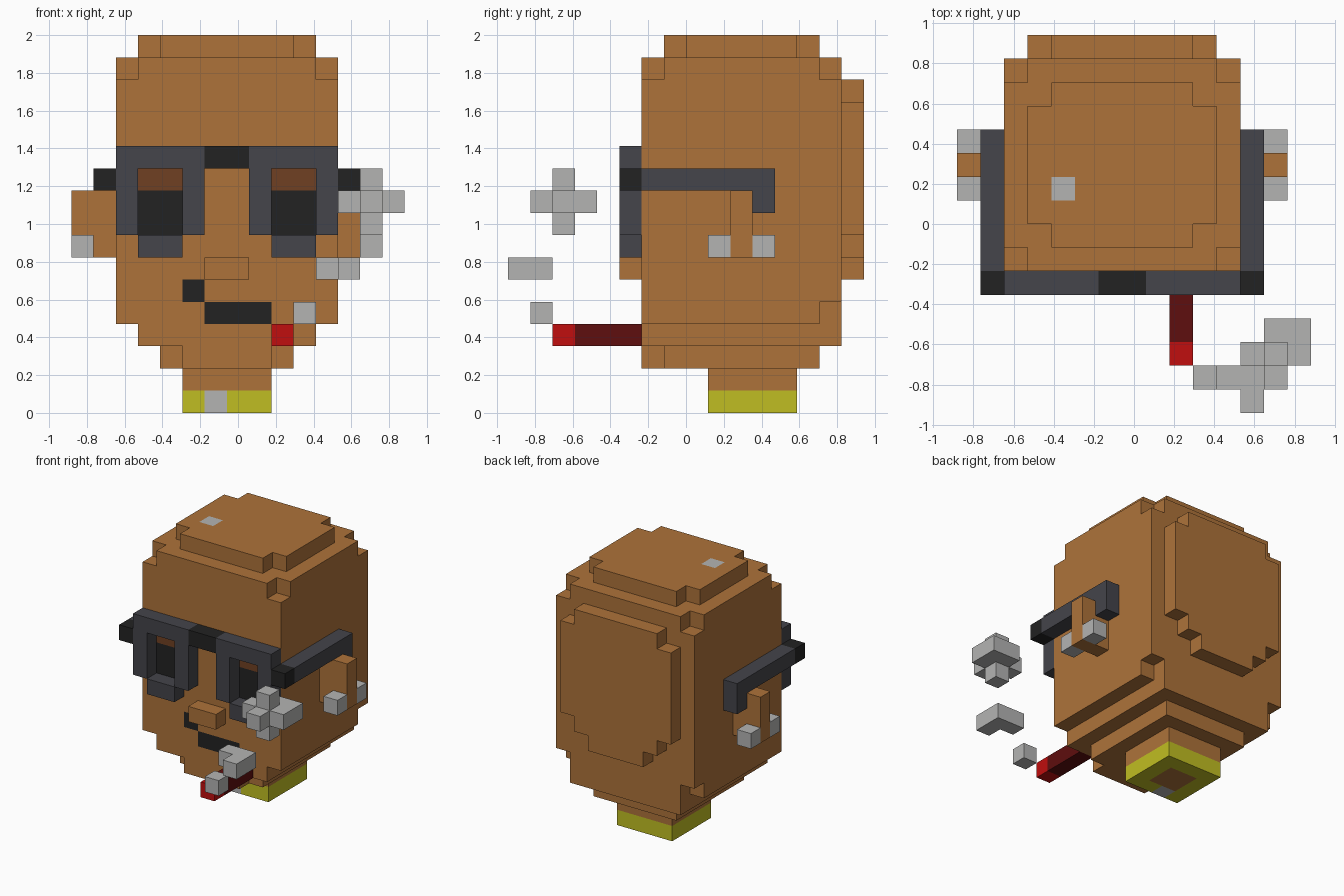
import bpy
import bmesh
from mathutils import Vector

cube = bpy.data.objects.get("Cube")
if cube:
    bpy.data.objects.remove(cube, do_unlink=True)

UNIT = 2 / 17                      # edge of one block
ORIGIN = Vector((7.5, 8, 0))       # block grid centre
MIRROR = 14                        # the face is symmetric about half of this

COLOURS = {
    "skin": (0.423, 0.171, 0.042),
    "eyelid": (0.162, 0.051, 0.016),
    "black": (0.016, 0.016, 0.016),
    "frame_grey": (0.058, 0.058, 0.069),
    "light_grey": (0.456, 0.456, 0.45),
    "yellow": (0.527, 0.515, 0.016),
    "ember_red": (0.527, 0.0044, 0.0044),
    "dark_red": (0.112, 0.0044, 0.0044),
}
materials = {}
for name, rgb in COLOURS.items():
    mat = bpy.data.materials.new(name)
    mat.use_nodes = True
    mat.diffuse_color = (*rgb, 1)
    bsdf = mat.node_tree.nodes["Principled BSDF"]
    bsdf.inputs["Base Color"].default_value = (*rgb, 1)
    bsdf.inputs["Roughness"].default_value = 0.8
    materials[name] = mat

cells = {}                         # block -> (part, colour)


def fill(part, colour, xs, ys, zs):
    """Fill a box of blocks; later boxes replace earlier ones."""
    for x in range(*xs):
        for y in range(*ys):
            for z in range(*zs):
                cells[x, y, z] = (part, colour)


def fill_pair(part, colour, xs, ys, zs):
    """Fill a box and its mirror image."""
    fill("right_" + part, colour, xs, ys, zs)
    fill("left_" + part, colour, (MIRROR - xs[1], MIRROR - xs[0]), ys, zs)


def skin(xs, ys, zs):
    fill("head", "skin", xs, ys, zs)


# Head: stepped block with notched corners
skin((2, 12), (6, 15), (5, 15))
skin((3, 11), (6, 15), (15, 16))
skin((2, 12), (7, 14), (15, 16))
skin((3, 11), (8, 13), (16, 17))
skin((4, 10), (7, 14), (16, 17))
# Jaw and chin
skin((2, 12), (6, 14), (4, 5))
skin((3, 11), (6, 15), (3, 5))
skin((4, 10), (7, 14), (2, 3))
skin((5, 9), (6, 7), (2, 3))
# Bulge at the back of the head
skin((3, 11), (15, 16), (8, 14))
skin((4, 10), (15, 16), (7, 15))
skin((5, 9), (15, 16), (6, 7))
# Neck and nose
skin((5, 9), (9, 13), (1, 2))
skin((6, 8), (5, 6), (6, 7))

# Painted face blocks and the spot on the crown
for x in (3, 9):
    fill("head", "eyelid", (x, x + 2), (6, 7), (10, 11))
    fill("head", "black", (x, x + 2), (6, 7), (8, 10))
fill("head", "black", (6, 9), (6, 7), (4, 5))
fill("head", "black", (5, 6), (6, 7), (5, 6))
fill("head", "light_grey", (4, 5), (9, 10), (16, 17))

# Collar around the neck core, with a pendant block
fill("collar", "yellow", (5, 9), (9, 13), (0, 1))
skin((6, 8), (10, 12), (0, 1))
fill("collar", "light_grey", (6, 7), (9, 10), (0, 1))

# Ears and earrings
fill_pair("ear", "skin", (0, 2), (10, 11), (7, 10))
for y in (9, 11):
    fill_pair("earring", "light_grey", (0, 1), (y, y + 1), (7, 8))

# Glasses: rims, hinges, temple arms and bridge
for x in (2, 5):
    fill_pair("glasses_rim", "frame_grey", (x, x + 1), (5, 6), (8, 12))
for z in (7, 11):
    fill_pair("glasses_rim", "frame_grey", (3, 5), (5, 6), (z, z + 1))
fill_pair("glasses_arm", "frame_grey", (1, 2), (6, 12), (10, 11))
fill_pair("glasses_arm", "frame_grey", (1, 2), (11, 12), (9, 10))
fill_pair("glasses_arm", "black", (1, 2), (5, 6), (10, 11))
fill("glasses_bridge", "black", (6, 8), (5, 6), (11, 12))

# Cigarette with a glowing tip
fill("cigarette", "dark_red", (9, 10), (3, 6), (3, 4))
fill("cigarette", "ember_red", (9, 10), (2, 3), (3, 4))

# Smoke puffs, from small to large
fill("small_smoke", "light_grey", (10, 11), (1, 2), (4, 5))
fill("middle_smoke", "light_grey", (11, 13), (1, 2), (6, 7))
fill("middle_smoke", "light_grey", (12, 13), (0, 1), (6, 7))
fill("large_smoke", "light_grey", (13, 14), (2, 3), (8, 11))
fill("large_smoke", "light_grey", (12, 15), (2, 3), (9, 10))
fill("large_smoke", "light_grey", (13, 14), (1, 4), (9, 10))
fill("large_smoke", "light_grey", (14, 15), (3, 4), (9, 10))


def build(part):
    """Skin the blocks of one part with their outer faces."""
    blocks = {c: v[1] for c, v in cells.items() if v[0] == part}
    names = sorted(set(blocks.values()))
    bm = bmesh.new()
    for cell, colour in blocks.items():
        centre = Vector(cell) + Vector((0.5, 0.5, 0.5))
        for axis in range(3):
            for sign in (-1, 1):
                n = Vector((0, 0, 0))
                n[axis] = sign
                if tuple(int(a + b) for a, b in zip(cell, n)) in blocks:
                    continue
                u = Vector((0, 0, 0))
                u[(axis + 1) % 3] = 0.5
                v = n.cross(u)
                mid = centre + n / 2 - ORIGIN
                ring = (mid - u - v, mid + u - v, mid + u + v, mid - u + v)
                face = bm.faces.new([bm.verts.new(p * UNIT) for p in ring])
                face.material_index = names.index(colour)
    bmesh.ops.remove_doubles(bm, verts=bm.verts, dist=UNIT / 100)
    mesh = bpy.data.meshes.new(part)
    bm.to_mesh(mesh)
    bm.free()
    for name in names:
        mesh.materials.append(materials[name])
    bpy.context.collection.objects.link(bpy.data.objects.new(part, mesh))


for part in sorted({v[0] for v in cells.values()}):
    build(part)
